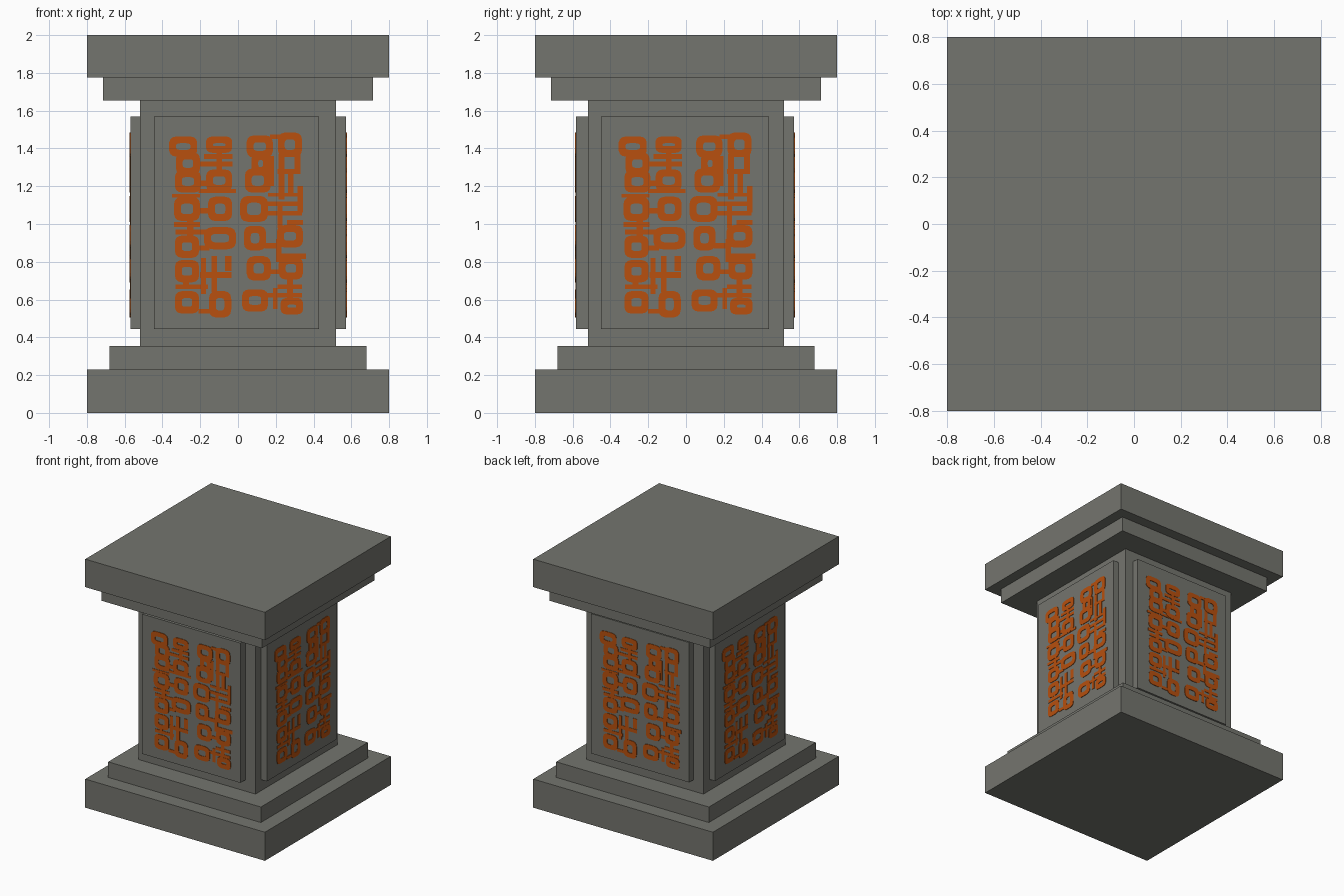
import bpy, bmesh, math
from mathutils import Matrix


def material(name, rgb):
    m = bpy.data.materials.new(name)
    m.diffuse_color = (*rgb, 1)
    return m


STONE = material("grey stone", (0.175, 0.178, 0.156))
ORANGE = material("orange inlay", (0.479, 0.080, 0.0044))


def add_box(bm, x0, x1, y0, y1, z0, z1):
    mat = Matrix.Translation(((x0 + x1) / 2, (y0 + y1) / 2, (z0 + z1) / 2))
    mat = mat @ Matrix.Diagonal((x1 - x0, y1 - y0, z1 - z0, 1))
    bmesh.ops.create_cube(bm, size=1, matrix=mat)


def finish(name, bm, mat, turn=0):
    """Turn the mesh to one of the four sides and make an object of it."""
    bm.transform(Matrix.Rotation(turn * math.pi / 2, 4, 'Z'))
    bmesh.ops.recalc_face_normals(bm, faces=bm.faces)
    me = bpy.data.meshes.new(name)
    bm.to_mesh(me)
    bm.free()
    me.materials.append(mat)
    ob = bpy.data.objects.new(name, me)
    bpy.context.collection.objects.link(ob)


def loop_points(cx, cz, w, h, n=16):
    """Rounded rectangle outline (superellipse)."""
    pts = []
    for i in range(n):
        a = 2 * math.pi * (i + 0.5) / n
        c, s = math.cos(a), math.sin(a)
        pts.append((cx + w / 2 * math.copysign(abs(c) ** 0.55, c),
                    cz + h / 2 * math.copysign(abs(s) ** 0.55, s)))
    return pts


def add_ring(bm, cx, cz, w, h, y0, y1, band=0.037):
    """Flat rounded ring standing in the xz plane."""
    outer = loop_points(cx, cz, w, h)
    inner = loop_points(cx, cz, w - 2 * band, h - 2 * band)
    rows = [[bm.verts.new((x, y, z)) for x, z in pts]
            for pts, y in ((outer, y0), (inner, y0), (inner, y1), (outer, y1))]
    n = len(outer)
    for k in range(4):
        a, b = rows[k], rows[(k + 1) % 4]
        for i in range(n):
            j = (i + 1) % n
            bm.faces.new((a[i], a[j], b[j], b[i]))


# Stacked square slabs: half width, bottom, top
for name, r, z0, z1 in (
        ("base_slab", 0.80, 0.0, 0.23), ("base_step", 0.68, 0.23, 0.355),
        ("column", 0.52, 0.355, 1.655), ("cap_step", 0.714, 1.655, 1.775),
        ("cap_slab", 0.80, 1.775, 2.0)):
    bm = bmesh.new()
    add_box(bm, -r, r, -r, r, z0, z1)
    finish(name, bm, STONE)

# Abstract fretwork: rings (x, z, width, height)
RINGS_LEFT = (
    (-0.29, 1.41, 0.15, 0.11), (-0.10, 1.42, 0.14, 0.09),
    (-0.265, 1.32, 0.13, 0.12), (-0.265, 1.225, 0.14, 0.12),
    (-0.10, 1.23, 0.14, 0.12), (-0.27, 1.08, 0.14, 0.13),
    (-0.095, 1.08, 0.13, 0.13), (-0.095, 0.925, 0.17, 0.12),
    (-0.27, 0.88, 0.13, 0.12), (-0.27, 0.75, 0.13, 0.12),
    (-0.27, 0.585, 0.13, 0.12), (-0.095, 0.575, 0.12, 0.14))
RINGS_RIGHT = (
    (0.115, 1.41, 0.14, 0.12), (0.275, 1.42, 0.13, 0.13),
    (0.12, 1.32, 0.10, 0.11), (0.105, 1.23, 0.14, 0.13),
    (0.085, 1.08, 0.15, 0.14), (0.09, 0.925, 0.12, 0.13),
    (0.275, 0.935, 0.14, 0.12), (0.11, 0.765, 0.13, 0.13),
    (0.28, 0.765, 0.13, 0.12), (0.09, 0.595, 0.14, 0.12),
    (0.285, 0.565, 0.12, 0.09))
# Bars (x0, x1, z0, z1)
BARS_LEFT = (
    (-0.18, -0.03, 1.345, 1.37), (-0.21, -0.03, 1.305, 1.33),
    (-0.115, -0.085, 1.28, 1.39), (-0.21, -0.16, 1.20, 1.23),
    (-0.21, -0.01, 1.165, 1.185), (-0.35, -0.20, 1.14, 1.16),
    (-0.21, -0.15, 1.055, 1.085), (-0.34, -0.20, 0.985, 1.01),
    (-0.33, -0.17, 0.945, 0.97), (-0.27, -0.235, 0.93, 1.03),
    (-0.21, -0.15, 0.86, 0.885), (-0.195, -0.17, 0.63, 0.82),
    (-0.14, -0.11, 0.64, 0.83), (-0.07, -0.035, 0.75, 0.83),
    (-0.20, -0.035, 0.715, 0.745), (-0.29, -0.26, 0.66, 0.70),
    (-0.33, -0.16, 0.655, 0.68), (-0.21, -0.14, 0.525, 0.55))
BARS_RIGHT = (
    (0.17, 0.23, 1.45, 1.475), (0.30, 0.33, 1.28, 1.38),
    (0.215, 0.245, 1.13, 1.37), (0.165, 0.19, 1.20, 1.36),
    (0.21, 0.33, 1.265, 1.29), (0.265, 0.295, 1.15, 1.27),
    (0.16, 0.34, 1.145, 1.165), (0.315, 0.345, 1.06, 1.20),
    (0.15, 0.34, 1.095, 1.12), (0.15, 0.34, 1.045, 1.07),
    (0.21, 0.235, 0.98, 1.10), (0.26, 0.345, 0.995, 1.02),
    (0.14, 0.21, 0.87, 0.90), (0.20, 0.23, 0.80, 0.92),
    (0.21, 0.36, 0.815, 0.845), (0.17, 0.22, 0.735, 0.76),
    (0.21, 0.34, 0.655, 0.68), (0.26, 0.29, 0.60, 0.72),
    (0.15, 0.34, 0.61, 0.635), (0.185, 0.21, 0.55, 0.66))

# One raised panel with its fretwork on each side: face distance, x range, shift
SIDES = (("front", 0.585, -0.445, 0.43, 0.0), ("right", 0.575, -0.45, 0.44, 0.008),
         ("back", 0.575, -0.445, 0.43, 0.0), ("left", 0.572, -0.445, 0.44, 0.008))
for turn, (side, d, x0, x1, dx) in enumerate(SIDES):
    bm = bmesh.new()
    add_box(bm, x0, x1, -d + 0.002, -0.50, 0.445, 1.57)
    finish(side + "_panel", bm, STONE, turn)

    bm = bmesh.new()
    for cx, cz, w, h in RINGS_LEFT + RINGS_RIGHT:
        add_ring(bm, cx + dx, cz, w, h, -d - 0.002, -d + 0.003)
    for a, b, z0, z1 in BARS_LEFT + BARS_RIGHT:
        add_box(bm, a + dx, b + dx, -d - 0.001, -d + 0.003, z0, z1)
    finish(side + "_fretwork", bm, ORANGE, turn)
